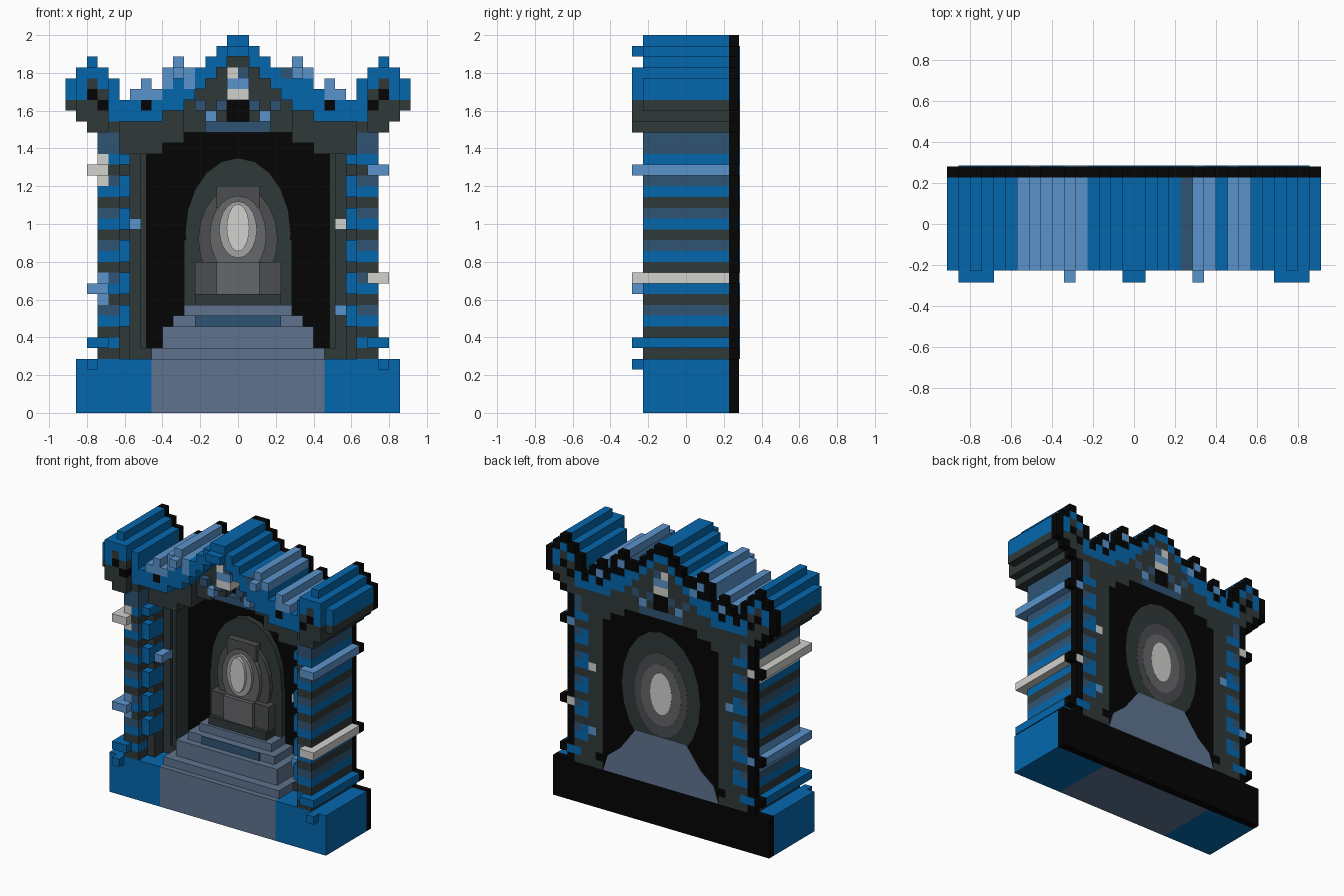
import bpy, bmesh, math
from mathutils import Vector

cube = bpy.data.objects.get("Cube")
if cube:
    bpy.data.objects.remove(cube)

U = 2 / 35                    # one block
FRONT, BACK = -4 * U, 4 * U   # main body depth


def srgb(r, g, b):
    return [((c / 255 + 0.055) / 1.055) ** 2.4 for c in (r, g, b)] + [1]


PALETTE = {
    "blue": srgb(2, 103, 174), "light blue": srgb(91, 148, 204),
    "navy": srgb(48, 84, 117), "charcoal": srgb(48, 57, 57),
    "black": srgb(3, 3, 3), "stair slate": srgb(94, 116, 143),
    "dim grey": srgb(76, 77, 79), "mid grey": srgb(102, 103, 106),
    "pale grey": srgb(162, 163, 163), "bright grey": srgb(209, 209, 206),
}
NAMES = list(PALETTE)
MATS = []
for name, rgba in PALETTE.items():
    m = bpy.data.materials.new(name)
    m.use_nodes = True
    m.diffuse_color = rgba
    bsdf = m.node_tree.nodes["Principled BSDF"]
    bsdf.inputs["Base Color"].default_value = rgba
    bsdf.inputs["Roughness"].default_value = 0.9
    MATS.append(m)


def finish(name, bm):
    me = bpy.data.meshes.new(name)
    bm.to_mesh(me)
    bm.free()
    for m in MATS:
        me.materials.append(m)
    ob = bpy.data.objects.new(name, me)
    bpy.context.collection.objects.link(ob)


def relief(name, cells, base, sign):
    """Block relief: cells[(column, row)] = (face y, colour)."""
    bm = bmesh.new()

    def quad(points, normal, col):
        f = bm.faces.new([bm.verts.new(p) for p in points])
        f.normal_update()
        if f.normal.dot(Vector(normal)) < 0:
            f.normal_flip()
        f.material_index = NAMES.index(col)

    for (i, j), (y, col) in cells.items():
        x0, x1, z0, z1 = i * U, (i + 1) * U, j * U, (j + 1) * U
        quad([(x0, y, z0), (x1, y, z0), (x1, y, z1), (x0, y, z1)], (0, sign, 0), col)
        for di, dj in ((1, 0), (-1, 0), (0, 1), (0, -1)):
            n = cells.get((i + di, j + dj), (base, ""))[0]
            if (y - n) * sign > 1e-5:
                xa, xb = (x0, x1) if dj else ((x1, x1) if di > 0 else (x0, x0))
                za, zb = (z0, z1) if di else ((z1, z1) if dj > 0 else (z0, z0))
                quad([(xa, y, za), (xb, y, zb), (xb, n, zb), (xa, n, za)], (di, 0, dj), col)
    bmesh.ops.remove_doubles(bm, verts=bm.verts, dist=1e-5)
    finish(name, bm)


def prism(name, outline, y0, y1, col):
    bm = bmesh.new()
    f = bm.faces.new([bm.verts.new((x, y0, z)) for x, z in outline])
    ext = bmesh.ops.extrude_face_region(bm, geom=[f])
    moved = [v for v in ext["geom"] if isinstance(v, bmesh.types.BMVert)]
    bmesh.ops.translate(bm, verts=moved, vec=(0, y1 - y0, 0))
    bmesh.ops.recalc_face_normals(bm, faces=bm.faces)
    for f in bm.faces:
        f.material_index = NAMES.index(col)
    finish(name, bm)


def rect(x0, x1, z0, z1):
    return [(x0, z0), (x1, z0), (x1, z1), (x0, z1)]


def oval(rx, rz, cz, n=20):
    return [(rx * math.cos(a), cz + rz * math.sin(a))
            for a in (2 * math.pi * t / n for t in range(n))]


# Silhouette by distance k from the middle column
TOP = [35, 34, 33, 32, 32, 33, 32, 30, 31, 30, 29, 31, 32, 33, 32, 31]
TRIM = [33, 32, 31, 30, 29, 28, 28, 27, 27, 27, 27, 27, 29, 29, 29, 29]
ARCH = [26, 26, 26, 26, 26, 25, 25, 24, 24]
LOW = {13: 26, 14: 27, 15: 28}
BEAMS = {(1, 6): "blue", (-1, 6): "blue", (1, 12): "bright grey", (1, 22): "light blue",
         (-1, 11): "light blue", (-1, 22): "bright grey"}
BANDS = ["blue", "navy", "charcoal"]


def inside(k, j, s):
    if k > 15:
        return False
    if j < 5:
        return 0 <= j and k <= 14
    return LOW.get(k, 5) <= j < TOP[k] or (k == 13 and (s, j) in BEAMS)


def opening(k, j):
    return k <= 8 and 5 <= j < ARCH[k] and (k, j) != (8, 5)


def band(j):
    if j >= 24:
        return "navy"
    return "charcoal" if j in (5, 7) else "blue" if j in (6, 23) else BANDS[(j - 8) % 3]


def style(k, j, s):
    """Depth behind the main front, and colour, of one block."""
    if j < 5:
        return (-U if (k, j) == (13, 4) else 0), "stair slate" if k < 8 else "blue"
    if opening(k, j):
        return 0.36, "black"
    if j < 26 and k >= 12 and (s, j) in BEAMS:
        return -U, BEAMS[s, j]
    if j >= 26 and k >= 11:                      # scrolled corners
        d = -U if 12 <= k <= 14 and j < 32 else 0
        if (k, j) in ((13, 29), (12, 28)):
            return d, "black"
        dark = j < TRIM[k] or (k, j) in ((13, 30), (12, 29))
        return d, "charcoal" if dark else "blue"
    if j >= TRIM[k]:                             # roof trim
        d = -U if (k, j) in ((0, 33), (5, 31)) else 0
        if (k, j) == (8, 28):
            return d, "black"
        if 4 <= k <= 9 and j >= TOP[k] - (2 if k in (5, 8) or (s < 0 and k < 7) else 1):
            if s < 0 or k not in (4, 7):
                return d, "light blue"
            return d, "navy" if k == 4 else "blue"
        return d, "blue"
    if j >= 24 and k <= 10:                      # gable panel
        if k == 0 and j >= 29:
            top = "bright grey" if s < 0 else "navy"
            return 0.06, ("bright grey", "light blue", top, "charcoal")[j - 29]
        if k == 0 and j >= 27:
            return 0.25, "black"
        if j == 26 and k <= 2:
            return 0.2, "navy"
        if (k, j) == (2, 27):
            return 0.12, "light blue"
        if k in (1, 3) and j == 28:
            return 0.12, "navy"
        return (0.17 if k < 5 else 0.11), "charcoal"
    if k == 12 and s < 0 and j in (21, 23):      # accents beside the beams
        return 0, "bright grey"
    if k == 12 and s < 0 and j in (10, 12):
        return 0, "light blue"
    if k >= 11:                                  # banded pillars
        return 0, band(j)
    if k == 10:
        return (0.1, "charcoal") if j % 3 == 1 or j < 8 else (0.04, "blue")
    if j == 17:
        return 0.1, "light blue" if s < 0 else "bright grey"
    if j == 9 and s > 0:
        return 0.1, "light blue"
    return 0.2, "charcoal"


SKIN = BACK + U - 0.004       # back face behind the painted plates
front, slab, paint = {}, {}, {}
for i in range(-16, 16):
    k, s = (i, 1) if i >= 0 else (-i - 1, -1)
    for j in range(35):
        if not inside(k, j, s):
            continue
        depth, col = style(k, j, s)
        front[i, j] = (FRONT + depth, col)
        slab[i, j] = (SKIN, "black")
        # The back keeps a black rim, with single dots on the roof ornaments
        ring = [(k - 1, j), (k + 1, j), (k, j - 1), (k, j + 1)]
        dot = k == 12 and 6 < j < 26 and (s, j) in BEAMS
        rim = 4 <= k <= 9 and j >= TRIM[k] + 2 and (k, j) not in ((5, 31), (8, 29))
        if j >= 5 and not rim and (dot or all(inside(max(a, 0), b, s) for a, b in ring)):
            if k == 8 and 7 <= j < 24:
                col = "charcoal"
            if col != "black":
                paint[i, j] = (BACK + U, col)

relief("gate_front", front, BACK, -1)
relief("back_slab", slab, BACK, 1)
relief("back_painting", paint, SKIN, 1)

# Inner edges of the doorway
for side, label in ((-1, "right"), (1, "left")):
    a, b = sorted((side * 8.5 * U, side * 9 * U))
    prism("door_edge_" + label, rect(a, b, 6 * U, 24 * U), FRONT + 0.22, BACK, "charcoal")

# Steps rising into the tunnel: half width, bottom row, top row, depth
for n, (w, lo, hi, d) in enumerate([(8, 5, 6, 0.04), (7, 6, 8, 0.1), (6, 8, 9, 0.15), (5, 9, 10, 0.2)]):
    prism(f"step_{n + 1}", rect(-w * U, w * U, lo * U, hi * U), FRONT + d, BACK, "stair slate")
prism("step_inlay", rect(-4 * U, 4 * U, 8 * U, 9 * U), FRONT + 0.142, FRONT + 0.15, "navy")

# Glowing tunnel end as stacked ovals and blocks
for n, (col, rx, rz, cz, d) in enumerate([
        ("charcoal", 0.28, 0.4, 0.95, 0.32), ("dim grey", 0.21, 0.28, 0.92, 0.29),
        ("mid grey", 0.15, 0.21, 0.94, 0.26), ("pale grey", 0.1, 0.15, 0.97, 0.24),
        ("bright grey", 0.06, 0.125, 0.98, 0.22)]):
    prism(f"glow_{n + 1}", oval(rx, rz, cz), FRONT + d, BACK, col)
for n, (col, w, z0, z1, d) in enumerate([
        ("charcoal", 5, 10, 16, 0.32), ("charcoal", 4, 10, 11, 0.22),
        ("dim grey", 4, 11, 14, 0.25), ("mid grey", 2, 11, 14, 0.23),
        ("dim grey", 2, 19, 21, 0.27)]):
    prism(f"path_block_{n + 1}", rect(-w * U, w * U, z0 * U, z1 * U), FRONT + d, BACK, col)

# Painted tunnel on the back
for n, (col, rx, rz, cz) in enumerate([
        ("charcoal", 0.31, 0.44, 0.95), ("dim grey", 0.21, 0.3, 0.94),
        ("mid grey", 0.16, 0.22, 0.94), ("bright grey", 0.085, 0.15, 0.95)]):
    prism(f"back_glow_{n + 1}", oval(rx, rz, cz), SKIN, SKIN + 0.0008 * (n + 1), col)
half = [(0.457, 5 * U), (0.42, 0.4), (0.32, 0.48), (0.2, 0.64)]
prism("back_stairs", half + [(-x, z) for x, z in reversed(half)], SKIN, BACK + U, "stair slate")
